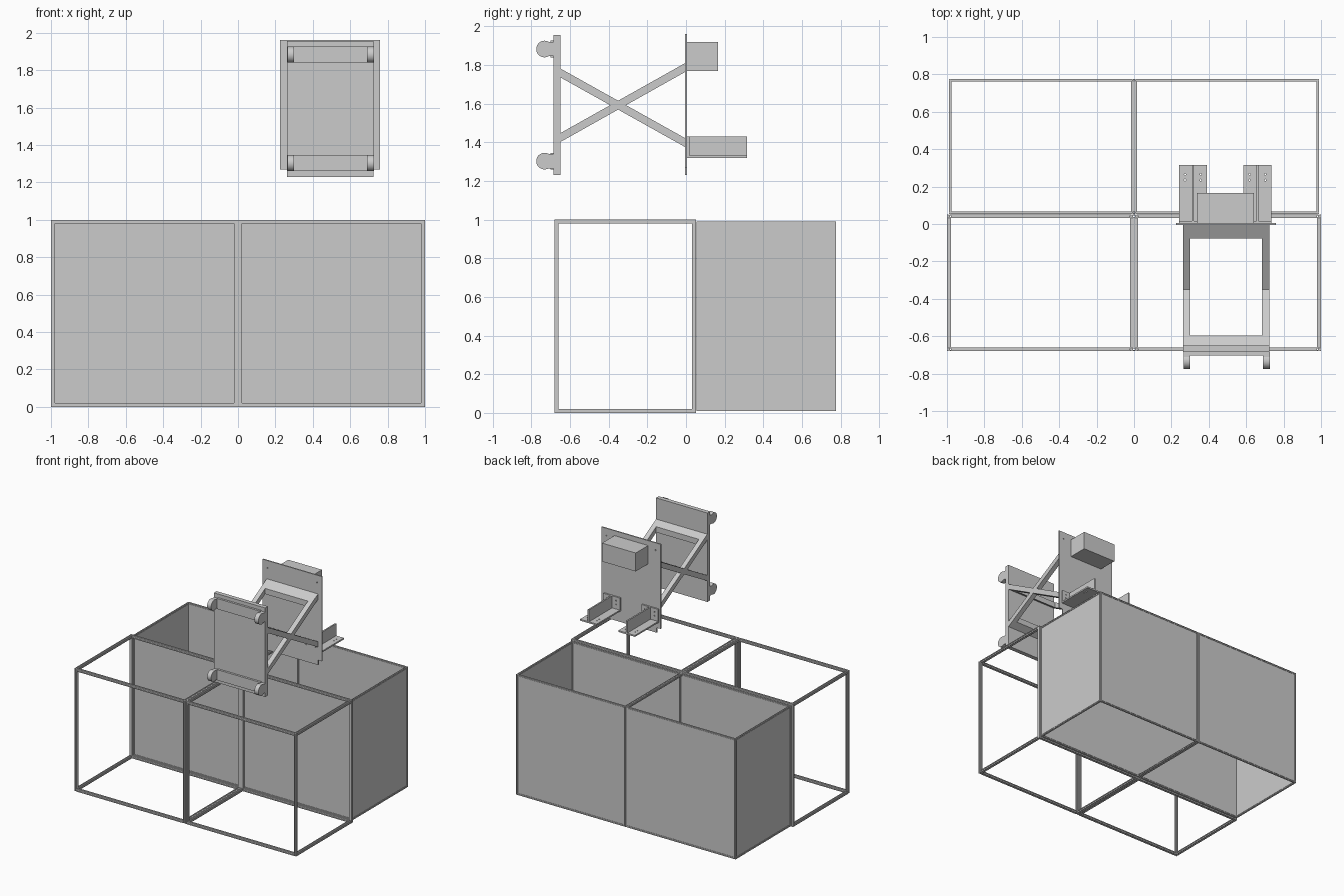
import bpy, bmesh, math
from mathutils import Vector

if "Cube" in bpy.data.objects:
    bpy.data.objects.remove(bpy.data.objects["Cube"])


def finish(name, bm):
    bmesh.ops.recalc_face_normals(bm, faces=bm.faces)
    me = bpy.data.meshes.new(name)
    bm.to_mesh(me)
    bm.free()
    ob = bpy.data.objects.new(name, me)
    bpy.context.collection.objects.link(ob)
    return ob


def add_prism(bm, pts, axis, a, b):
    """Extrude a 2D outline along axis from a to b (other axes in cyclic-free x,y,z order)."""
    def place(p, t):
        v = list(p)
        v.insert(axis, t)
        return bm.verts.new(v)
    lo = [place(p, a) for p in pts]
    hi = [place(p, b) for p in pts]
    bm.faces.new(lo)
    bm.faces.new(hi)
    n = len(pts)
    for i in range(n):
        bm.faces.new((lo[i], lo[(i + 1) % n], hi[(i + 1) % n], hi[i]))


def add_box(bm, x0, x1, y0, y1, z0, z1):
    add_prism(bm, [(x0, y0), (x1, y0), (x1, y1), (x0, y1)], 2, z0, z1)


def box(name, *dims):
    bm = bmesh.new()
    add_box(bm, *dims)
    return finish(name, bm)


def slotted(c, w):
    """Square bar outline with a shallow groove in each side."""
    h, s, d = w / 2, w * 0.15, w * 0.2
    side = [(h, -h), (h, -s), (h - d, -s), (h - d, s), (h, s)]
    out = []
    for k in range(4):
        for x, y in side:
            for _ in range(k):
                x, y = -y, x
            out.append((c[0] + x, c[1] + y))
    return out


def cage(name, lo, hi, w):
    """Twelve slotted bars along the edges of a box."""
    bm = bmesh.new()
    for axis in range(3):
        others = [i for i in range(3) if i != axis]
        trim = 0 if axis == 2 else w
        for i in (0, 1):
            for j in (0, 1):
                c = [(hi[o] - w / 2) if f else (lo[o] + w / 2)
                     for o, f in zip(others, (i, j))]
                add_prism(bm, slotted(c, w), axis, lo[axis] + trim, hi[axis] - trim)
    return finish(name, bm)


# Lower frames and panelled bins, left and right
for side, x0, x1 in (("left", -1.0, -0.001), ("right", 0.001, 1.0)):
    cage(f"front_frame_{side}", (x0, -0.68, 0), (x1, 0.052, 1.0), 0.021)
    out = -1 if x0 < -0.5 else 1
    b0, b1 = sorted((out * 0.001, out * 0.99))
    cage(f"bin_frame_{side}", (b0, 0.054, 0.01), (b1, 0.775, 0.99), 0.014)
    box(f"bin_front_panel_{side}", b0 + 0.01, b1 - 0.01, 0.058, 0.064, 0.015, 0.985)
    box(f"bin_back_panel_{side}", b0 + 0.01, b1 - 0.01, 0.766, 0.772, 0.015, 0.985)
    s0, s1 = sorted((out * 0.98, out * 0.986))
    box(f"bin_side_panel_{side}", s0, s1, 0.064, 0.766, 0.015, 0.985)

# Upright plates of the lift
box("front_plate", 0.262, 0.725, -0.685, -0.65, 1.23, 1.955)
bm = bmesh.new()
add_prism(bm, [(0.225, 1.96), (0.225, 1.27), (0.262, 1.27), (0.262, 1.23),
               (0.725, 1.23), (0.725, 1.27), (0.76, 1.27), (0.76, 1.96)], 1, -0.005, 0.005)
rear_plate = finish("rear_plate", bm)

# Crossing scissor frames: each a sloping rectangular ring
for name, z_front, z_rear in (("scissor_frame_falling", 1.762, 1.398),
                              ("scissor_frame_rising", 1.422, 1.788)):
    ya, yb = -0.655, -0.003
    slope = (z_rear - z_front) / (yb - ya)

    def strip(bm, y0, y1, x0, x1):
        za, zb = z_front + slope * (y0 - ya), z_front + slope * (y1 - ya)
        h = 0.023
        add_prism(bm, [(y0, za - h), (y1, zb - h), (y1, zb + h), (y0, za + h)], 0, x0, x1)
    bm = bmesh.new()
    for x0, x1 in ((0.262, 0.3), (0.685, 0.725)):
        strip(bm, ya, yb, x0, x1)
    strip(bm, ya, -0.595, 0.3, 0.685)
    strip(bm, -0.078, yb, 0.3, 0.685)
    finish(name, bm)

# Rollers on the front plate, with a strip joining each pair
for level, z in (("upper", 1.883), ("lower", 1.303)):
    box(f"{level}_roller_strip", 0.3, 0.69, -0.702, -0.685, z - 0.043, z + 0.043)
    for side, x0, x1 in (("left", 0.264, 0.3), ("right", 0.69, 0.726)):
        box(f"{level}_roller_mount_{side}", x0, x1, -0.73, -0.685, z - 0.037, z + 0.037)
        bm = bmesh.new()
        n = 32
        add_prism(bm, [(-0.732 + 0.043 * math.cos(2 * math.pi * i / n),
                        z + 0.043 * math.sin(2 * math.pi * i / n)) for i in range(n)], 0, x0, x1)
        ob = finish(f"{level}_roller_{side}", bm)
        bpy.context.view_layer.objects.active = ob
        ob.select_set(True)
        bpy.ops.object.shade_smooth_by_angle(angle=math.radians(30))
        ob.select_set(False)

# Motor housing on the rear plate
box("motor_housing", 0.338, 0.642, 0.005, 0.165, 1.77, 1.92)

# Fork brackets: flange, upright web and mounting plate with bolt holes
cut = bmesh.new()


def hole(x, y, z, axis):
    r = 0.005
    c = [x, y, z]
    t = c.pop(axis)
    add_prism(cut, [(c[0] + r * math.cos(k * math.pi / 4), c[1] + r * math.sin(k * math.pi / 4))
                    for k in range(8)], axis, t - 0.03, t + 0.03)


parts = []
for side, xc in (("left", 0.315), ("right", 0.66)):
    parts.append(box(f"fork_flange_{side}", xc - 0.075, xc + 0.075, 0.005, 0.315, 1.32, 1.332))
    box(f"fork_web_{side}", xc - 0.006, xc + 0.006, 0.017, 0.315, 1.332, 1.43)
    parts.append(box(f"fork_mount_{side}", xc - 0.075, xc + 0.075, 0.005, 0.017, 1.332, 1.43))
    for dx in (-0.042, 0.042):
        for k in (0, 1):
            hole(xc + dx, 0.235 + 0.03 * k, 1.326, 2)
            hole(xc + dx, 0.01, 1.37 + 0.03 * k, 1)
for x in (0.27, 0.715):
    hole(x, 0, 1.9, 1)
cutter = finish("bolt_hole_cutter", cut)
cutter.hide_render = True
cutter.hide_set(True)
for ob in parts + [rear_plate]:
    m = ob.modifiers.new("bolt_holes", "BOOLEAN")
    m.operation = "DIFFERENCE"
    m.object = cutter
